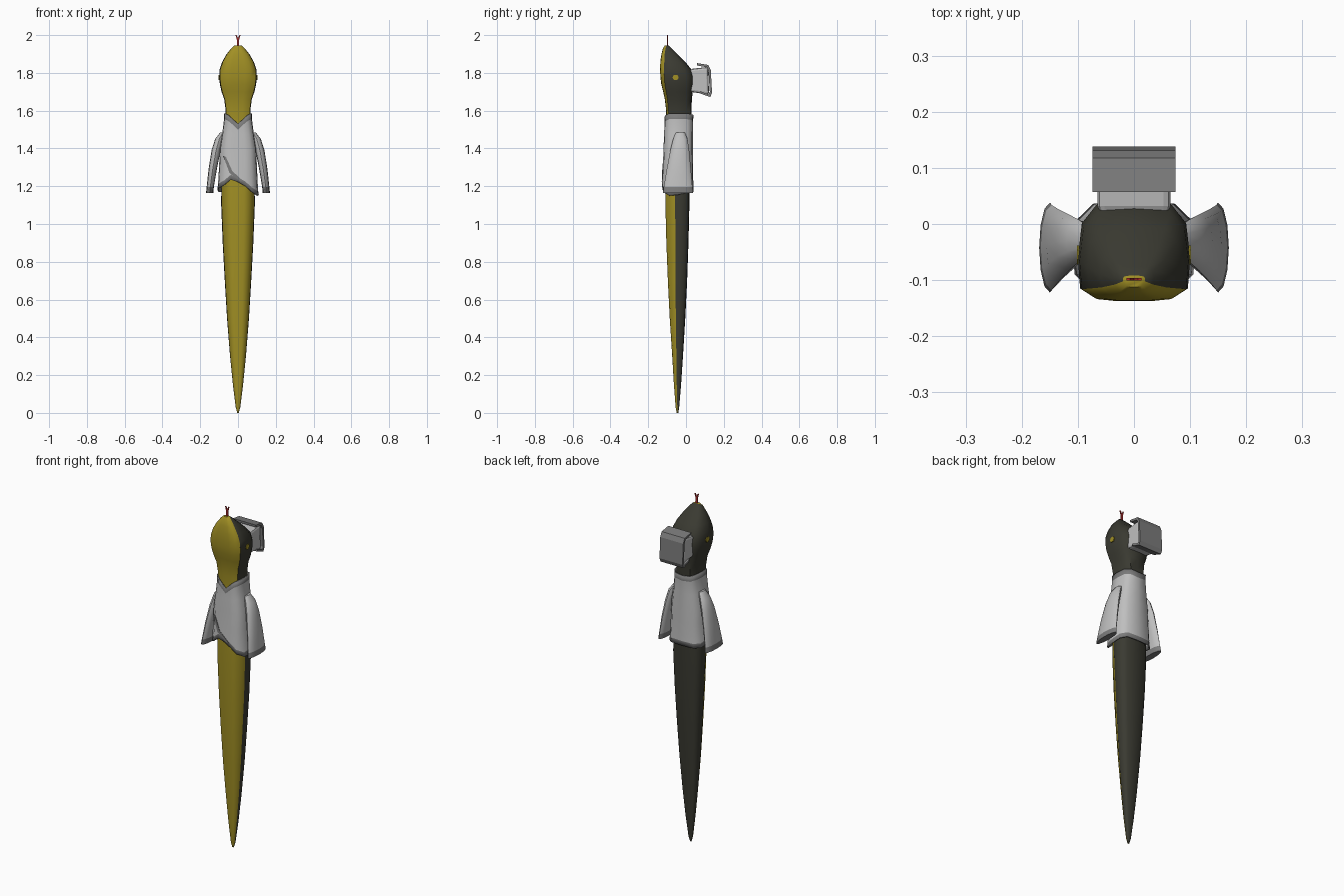
import bpy, bmesh, math
from mathutils import Vector

if "Cube" in bpy.data.objects:
    bpy.data.objects.remove(bpy.data.objects["Cube"])


def mat(name, rgb):
    m = bpy.data.materials.new(name)
    m.diffuse_color = (*rgb, 1)
    m.use_nodes = True
    m.node_tree.nodes["Principled BSDF"].inputs["Base Color"].default_value = m.diffuse_color
    return m


YELLOW = mat("belly yellow", (0.36, 0.28, 0.018))
DARK = mat("back dark olive", (0.042, 0.042, 0.031))
CLOTH = mat("cloth light grey", (0.52, 0.52, 0.52))
TRIM = mat("trim grey", (0.2, 0.2, 0.2))
RED = mat("tongue red", (0.40, 0.022, 0.022))


def make(name, verts, faces, mats, rule=None, smooth=None):
    me = bpy.data.meshes.new(name)
    me.from_pydata(verts, [], faces)
    for m in mats:
        me.materials.append(m)
    if rule:
        for p in me.polygons:
            p.material_index = rule(p.index)
    ob = bpy.data.objects.new(name, me)
    bpy.context.collection.objects.link(ob)
    bpy.ops.object.select_all(action='DESELECT')
    ob.select_set(True)
    bpy.context.view_layer.objects.active = ob
    if smooth:
        bpy.ops.object.shade_smooth_by_angle(angle=math.radians(smooth))
    return ob


def loft(name, rings, mats, rule, smooth=50, caps=True):
    """Skin stacked rings, listed bottom to top; rule gets (row, column)."""
    n = len(rings[0])
    faces = [(r*n+i, r*n+(i+1) % n, (r+1)*n+(i+1) % n, (r+1)*n+i)
             for r in range(len(rings)-1) for i in range(n)]
    side = len(faces)
    if caps:
        faces += [tuple(range(n))[::-1], tuple(range((len(rings)-1)*n, len(rings)*n))]

    def pick(k):
        if k < side:
            return rule(k // n, k % n)
        return rule(0, 0) if k == side else rule(len(rings)-2, 0)
    return make(name, [v for r in rings for v in r], faces, mats, pick, smooth)


def prism(name, outline, place, depth, mats):
    """Extrude a 2D outline; place(u, v, d) gives the 3D point."""
    n = len(outline)
    vs = [place(u, v, d) for d in depth for u, v in outline]
    fs = [tuple(range(n)), tuple(range(n, 2*n))[::-1]]
    fs += [(i, i+n, (i+1) % n+n, (i+1) % n) for i in range(n)]
    ob = make(name, vs, fs, mats)
    bm = bmesh.new()
    bm.from_mesh(ob.data)
    bmesh.ops.recalc_face_normals(bm, faces=bm.faces)
    bm.to_mesh(ob.data)
    bm.free()
    return ob


def section(w, yf, ym, yb, z):
    """14-point cross-section; ym is the colour border. z: number or list."""
    mid = ym + (yb-ym)*0.35
    half = [(0.36, yf), (0.68, yf+(ym-yf)*0.15), (0.96, ym),
            (1.0, mid), (0.93, ym+(yb-ym)*0.75), (0.66, yb-(yb-ym)*0.03)]
    pts = [(0, yf)] + [(w*a, y) for a, y in half] + [(0, yb)]
    pts += [(-w*a, y) for a, y in reversed(half)]
    zs = z if isinstance(z, list) else [z]*14
    return [(x, y, k) for (x, y), k in zip(pts, zs)]


# Snake body and head: z, half width, front, colour border, back
rows = [(0.0, .004, -.049, -.045, -.041), (0.03, .012, -.055, -.046, -.036),
        (0.15, .027, -.064, -.049, -.026), (0.3, .042, -.073, -.051, -.016),
        (0.5, .058, -.086, -.054, -.004), (0.7, .070, -.096, -.055, .006),
        (0.9, .081, -.104, -.055, .013), (1.1, .089, -.109, -.058, .018),
        (1.25, .088, -.110, -.062, .020), (1.4, .078, -.108, -.075, .024),
        (1.52, .066, -.104, -.09, .028), (1.6, .065, -.105, -.094, .029),
        (1.66, .073, -.112, -.098, .031), (1.70, .087, -.121, -.105, .036),
        (1.74, .096, -.131, -.112, .041), (1.78, .100, -.136, -.115, .040),
        (1.82, .097, -.137, -.116, .027), (1.86, .083, -.136, -.115, -.005),
        (1.90, .060, -.130, -.113, -.046), (1.93, .036, -.122, -.108, -.076),
        (1.945, .020, -.112, -.102, -.092)]
loft("snake_body", [section(w, f, m, b, z) for z, w, f, m, b in rows],
     [YELLOW, DARK], lambda r, i: 0 if i < 3 or i > 10 else 1)

# Eyes: thin plates on both sides of the head
for s, side in ((1, "right"), (-1, "left")):
    hexa = [(-.055 + .017*math.cos(k*math.pi/3), 1.776 + .016*math.sin(k*math.pi/3))
            for k in range(6)]
    prism("eye_" + side, hexa, lambda u, v, d: (s*d, u, v), (.096, .102), [YELLOW])

# Forked tongue
prism("tongue", [(-.006, 1.93), (.006, 1.93), (.006, 1.975), (.013, 2.0), (.007, 2.0),
                 (0, 1.983), (-.007, 2.0), (-.013, 2.0), (-.006, 1.975)],
      lambda u, v, d: (u, d, v), (-.101, -.096), [RED])

# Shirt with slanted hem and V collar
hem = [1.222, 1.20, 1.17, 1.15, 1.155, 1.165, 1.17, 1.17, 1.17, 1.17, 1.18, 1.19, 1.207, 1.235]
collar = [1.53, 1.555, 1.575, 1.585, 1.585, 1.585, 1.58, 1.575]
collar += collar[1:7][::-1]
lower = lambda zs, d: [z+d for z in zs]
shirt = loft("shirt", [
    section(.110, -.127, -.09, .040, hem),
    section(.106, -.126, -.09, .039, lower(hem, .025)),
    section(.100, -.122, -.09, .037, 1.31),
    section(.096, -.119, -.09, .036, 1.40),
    section(.084, -.116, -.09, .036, 1.475),
    section(.074, -.114, -.09, .037, lower(collar, -.03)),
    section(.075, -.115, -.09, .040, collar)],
    [CLOTH, TRIM], lambda r, i: 1 if r in (0, 5) else 0, caps=False)
sol = shirt.modifiers.new("cloth thickness", 'SOLIDIFY')
sol.thickness = .006

# Wrap edge running down the front of the shirt
prism("shirt_wrap_edge", [(-.078, 1.36), (-.064, 1.355), (-.03, 1.28), (.03, 1.225),
                          (.012, 1.225), (-.045, 1.27)],
      lambda u, v, d: (u, -.1235 - (1.31-v)*.035 + d + max(0, -u-.035)*.13, v),
      (-.002, .006), [TRIM])

# Wide flat sleeves: centre x, centre y, half x, half y, z
sleeve = [(.150, -.042, .019, .080, 1.165), (.147, -.042, .019, .076, 1.195),
          (.134, -.038, .022, .064, 1.29), (.116, -.033, .024, .050, 1.39),
          (.099, -.030, .022, .038, 1.45), (.080, -.030, .014, .024, 1.485)]
for s, side in ((1, "right"), (-1, "left")):
    rings = []
    for cx, cy, hx, hy, z in sleeve:
        rings.append([(s*cx + hx*math.cos(a), cy + hy*math.sin(a), z)
                      for a in [k*math.tau/12 for k in range(12)]])
    loft("sleeve_" + side, rings, [CLOTH, TRIM], lambda r, i: 1 if r == 0 else 0)

# Cap on the back of the head: pale band and folded grey cover
band = prism("cap_band", [(.02, 1.70), (.02, 1.82), (.117, 1.832), (.122, 1.685)],
             lambda u, v, d: (d, u, v), (-.065, .065), [CLOTH])
bev = band.modifiers.new("soft corners", 'BEVEL')
bev.width = .012
bev.segments = 2
prism("cap_cover", [(.057, 1.852), (.118, 1.842), (.131, 1.815), (.138, 1.695),
                    (.128, 1.672), (.072, 1.692), (.074, 1.703), (.120, 1.686),
                    (.126, 1.70), (.119, 1.808), (.110, 1.830), (.058, 1.839)],
      lambda u, v, d: (d, u, v), (-.074, .074), [TRIM])
